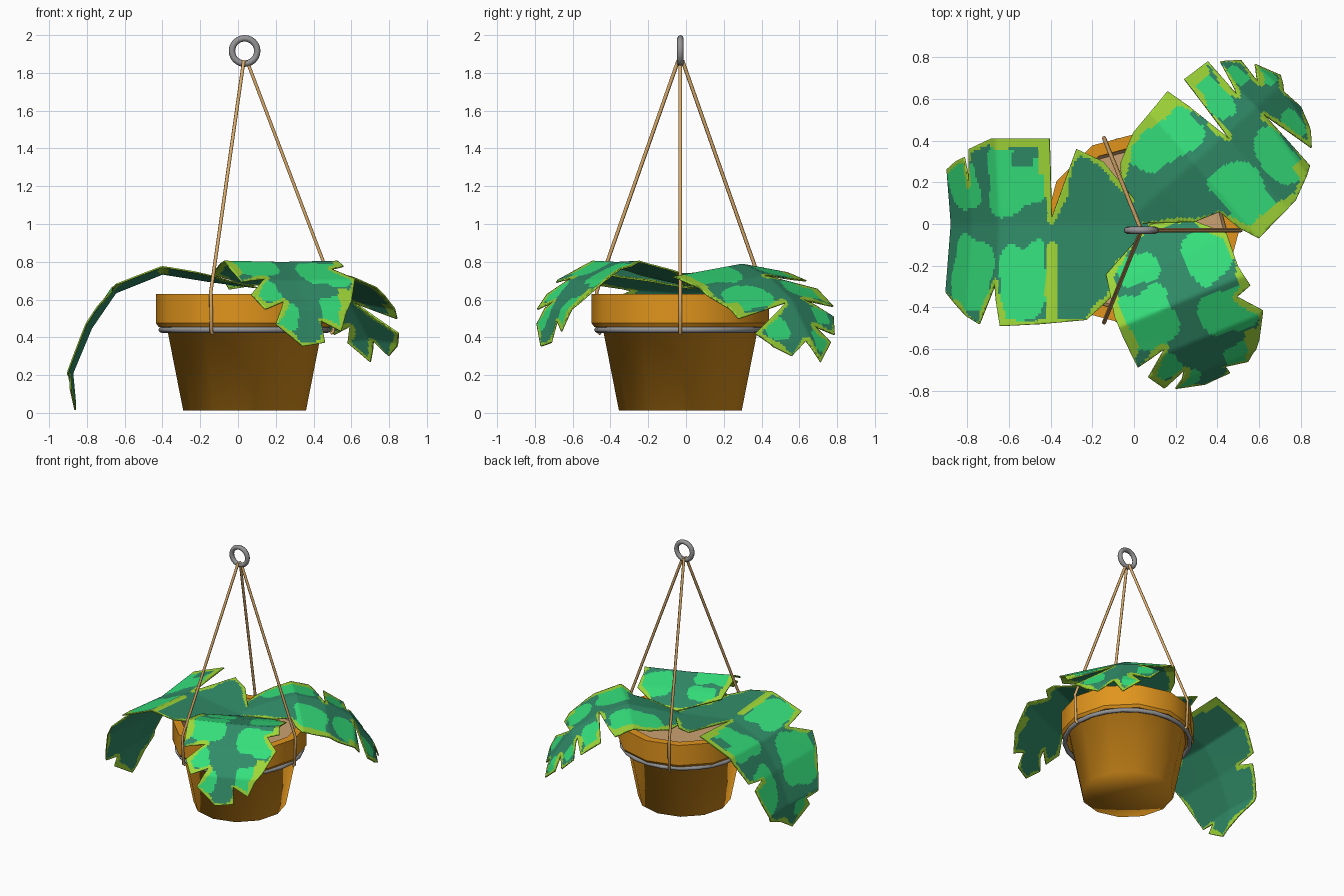
import bpy, bmesh, math
from mathutils import Vector
from mathutils.geometry import intersect_point_line

if "Cube" in bpy.data.objects:
    bpy.data.objects.remove(bpy.data.objects["Cube"], do_unlink=True)

CENTRE = Vector((0.035, -0.03, 0))


def material(name, *rgb):
    mat = bpy.data.materials.new(name)
    mat.use_nodes = True
    colour = (*rgb, 1)
    mat.diffuse_color = colour
    mat.node_tree.nodes["Principled BSDF"].inputs["Base Color"].default_value = colour
    return mat


terracotta = material("terracotta orange", 0.75, 0.3, 0.012)
tan = material("tan soil", 0.6, 0.36, 0.17)
rope_tan = material("rope tan", 0.72, 0.42, 0.15)
metal = material("grey metal", 0.3, 0.3, 0.31)
bright = material("bright green", 0.035, 0.74, 0.2)
dark = material("dark green", 0.03, 0.26, 0.14)
lime = material("lime green", 0.35, 0.68, 0.04)
BRIGHT, DARK, LIME = range(3)


def mesh_object(name, bm, mats):
    mesh = bpy.data.meshes.new(name)
    bm.to_mesh(mesh)
    bm.free()
    obj = bpy.data.objects.new(name, mesh)
    bpy.context.collection.objects.link(obj)
    for mat in mats:
        mesh.materials.append(mat)
    mesh.shade_smooth()
    return obj


def select_only(obj):
    bpy.ops.object.select_all(action="DESELECT")
    obj.select_set(True)
    bpy.context.view_layer.objects.active = obj


def sharpen(obj, angle=35):
    select_only(obj)
    bpy.ops.object.shade_smooth_by_angle(angle=math.radians(angle))


def lathe(name, profile, mat, sides=12):
    """Revolve (radius, height) points around the pot's axis."""
    bm = bmesh.new()
    verts = [bm.verts.new(CENTRE + Vector((r, 0, z))) for r, z in profile]
    edges = [bm.edges.new(pair) for pair in zip(verts, verts[1:])]
    bmesh.ops.spin(bm, geom=verts + edges, cent=CENTRE, axis=(0, 0, 1),
                   angle=math.tau, steps=sides, use_merge=True)
    bmesh.ops.remove_doubles(bm, verts=bm.verts, dist=0.0005)
    bmesh.ops.recalc_face_normals(bm, faces=bm.faces)
    return mesh_object(name, bm, [mat])


# Pot: softly shaded body, crisp rim, soil with inner wall
lathe("pot_body", [(0, 0.012), (0.325, 0.012), (0.415, 0.47), (0.45, 0.47)], terracotta)
sharpen(lathe("pot_rim", [(0.41, 0.47), (0.455, 0.455), (0.47, 0.475), (0.47, 0.63),
                          (0.41, 0.63), (0.4, 0.54), (0.41, 0.47)], terracotta))
soil = lathe("soil", [(0.408, 0.625), (0.395, 0.56), (0, 0.56)], tan)
for poly in soil.data.polygons:
    inward = Vector((CENTRE.x - poly.center.x, CENTRE.y - poly.center.y, 0.3))
    if poly.normal.dot(inward) < 0:
        soil.data.flip_normals()
        break
sharpen(soil)


# Metal hoop under the rim and hanger ring on top
def torus(name, height, major, minor, tilt):
    bpy.ops.mesh.primitive_torus_add(location=CENTRE + Vector((0, 0, height)),
                                     rotation=(tilt, 0, 0), major_radius=major,
                                     minor_radius=minor, major_segments=24, minor_segments=8)
    obj = bpy.context.object
    obj.name = name
    obj.data.materials.append(metal)
    sharpen(obj, 60)


torus("metal_hoop", 0.44, 0.44, 0.016, 0)
torus("hanger_ring", 1.916, 0.067, 0.017, math.pi / 2)

# Three ropes: ring, rim edge, then down to the hoop
for label, degrees in (("left", 0), ("back", 112), ("front", -112)):
    a = math.radians(degrees)
    path = [(0.012, 1.865), (0.478, 0.64), (0.47, 0.43), (0.455, 0.42)]
    curve = bpy.data.curves.new(label + "_rope", "CURVE")
    curve.dimensions = "3D"
    curve.bevel_depth = 0.01
    curve.bevel_resolution = 1
    curve.use_fill_caps = True
    spline = curve.splines.new("POLY")
    spline.points.add(len(path) - 1)
    for point, (r, z) in zip(spline.points, path):
        point.co = (*(CENTRE + Vector((r * math.cos(a), r * math.sin(a), z))), 1)
    curve.materials.append(rope_tan)
    rope = bpy.data.objects.new(label + "_rope", curve)
    bpy.context.collection.objects.link(rope)
    select_only(rope)
    bpy.ops.object.convert(target="MESH")


# Leaves: flat split outlines (in hundredths), bent along an arching midrib
def arch_point(arch, s):
    for p, q in zip(arch, arch[1:]):
        a, b = Vector(p) / 100, Vector(q) / 100
        step = (b - a).length
        if s <= step or q == arch[-1]:
            return a.lerp(b, s / step)
        s -= step


def leaf_colour(s, t, border, patches):
    """Lime margin, then rounded wavy patches, dark green elsewhere."""
    wobble = math.sin(21 * s + 3) + math.sin(26 * t + 11 * s)
    if border < 0.022 + 0.01 * wobble:
        return LIME
    for colour, blobs in patches:
        for cs, ct, rs, rt in blobs:
            reach = ((100 * s - cs) / rs) ** 4 + ((100 * t - ct) / rt) ** 4
            if reach < 1 + 0.35 * wobble:
                return colour
    return DARK


def leaf(name, base, heading, fold, arch, outline, patches):
    bm = bmesh.new()
    flat = [Vector((s / 100, t / 100, 0)) for s, t in outline]
    bm.faces.new([bm.verts.new(p) for p in flat])
    bm.normal_update()
    if bm.faces[:][0].normal.z < 0:
        bmesh.ops.reverse_faces(bm, faces=bm.faces)
    bmesh.ops.triangulate(bm, faces=bm.faces)
    for axis, cuts in ((Vector((1, 0, 0)), range(0, 116)), (Vector((0, 1, 0)), range(-38, 38))):
        for i in cuts:
            bmesh.ops.bisect_plane(bm, geom=bm.verts[:] + bm.edges[:] + bm.faces[:],
                                   dist=0.0001, plane_co=axis * (i * 0.0133 + 0.003),
                                   plane_no=axis)
    borders = list(zip(flat, flat[1:] + flat[:1]))
    for face in bm.faces:
        c = face.calc_center_median()
        gap = 1
        for a, b in borders:
            f = intersect_point_line(c, a, b)[1]
            gap = min(gap, (c - a.lerp(b, max(0, min(1, f)))).length)
        face.material_index = leaf_colour(c.x, c.y, gap, patches)
    ahead = Vector((math.cos(heading), math.sin(heading), 0))
    across = Vector((-ahead.y, ahead.x, 0))
    for v in bm.verts:
        t = v.co.y
        mid = arch_point(arch, max(0, v.co.x))
        outward = Vector((max(0, mid.x - 0.5), mid.y - 0.1)).normalized()
        d, z = mid + outward * fold * abs(t)
        v.co = Vector((*base, max(z, 0))) + ahead * d + across * t
    obj = mesh_object(name, bm, [bright, dark, lime, dark, dark, lime])
    mod = obj.modifiers.new("thickness", "SOLIDIFY")
    mod.thickness = 0.008
    mod.material_offset = 3


leaf("right_leaf", (0.15, 0), math.pi, 0.08,
     [(0, 66), (30, 70), (55, 74), (80, 64), (93, 45), (103, 21), (101, 0)],
     [(5, 0), (20, 20), (27, 36), (38, 46), (60, 48), (80, 49), (84, 29), (95, 48),
      (106, 44), (120, 38), (133, 32), (134, 20), (140, 24), (151, 6), (141, -10),
      (135, -25), (120, -30), (110, -32), (106, -20), (104, -36), (86, -41),
      (56, -41), (55, -3), (43, -36), (30, -30), (15, -12)],
     [(LIME, [(55, 30, 3, 19), (59, -33, 3, 9), (72, -40, 14, 4)]),
      (DARK, [(69, -32, 6, 5)]),
      (BRIGHT, [(74, -21, 15, 16), (113, -19, 18, 12), (69, 27, 11, 20),
                (106, 25, 19, 18), (137, 14, 6, 8)])])

leaf("back_leaf", (-0.05, 0), math.radians(41.3), -0.14,
     [(0, 66), (25, 74), (45, 79), (65, 73), (85, 60), (100, 39), (106, 23)],
     [(0, 0), (19, 23), (34, 30), (61, 34), (64, 22), (68, -3), (73, 33), (91, 32),
      (89, 11), (99, 28), (112, 22), (108, 9), (118, 16), (130, 4), (118, -3),
      (126, -14), (120, -24), (110, -32), (93, -5), (99, -38), (76, -46), (46, -48),
      (42, -38), (40, -26), (28, -22)],
     [(LIME, [(38, 31, 22, 6), (80, 31, 9, 4), (60, -46, 18, 5), (94, -37, 7, 4)]),
      (BRIGHT, [(45, 18, 19, 12), (77, 18, 8, 13), (56, -27, 13, 16),
                (84, -25, 11, 14), (100, 18, 6, 6), (108, -18, 7, 7), (118, 8, 6, 5)])])

leaf("front_leaf", (0.08, 0), math.radians(-67.6), 0.02,
     [(0, 68), (20, 75), (40, 80), (60, 70), (75, 55), (82, 33)],
     [(0, 0), (15, -29), (36, -33), (48, -33), (66, -32), (62, -17), (75, -29),
      (86, -24), (80, -12), (94, -19), (106, -5), (104, 8), (92, 7), (98, 18),
      (88, 22), (80, 27), (63, 34), (51, 25), (48, 33), (36, 31), (19, 32), (6, 19)],
     [(LIME, [(46, -32, 15, 4), (42, 32, 8, 4), (80, 25, 9, 4)]),
      (BRIGHT, [(44, -18, 15, 13), (18, -14, 8, 9), (25, 20, 15, 12),
                (57, 19, 13, 13), (72, -20, 8, 9), (90, -12, 8, 6), (86, 15, 9, 7)])])
